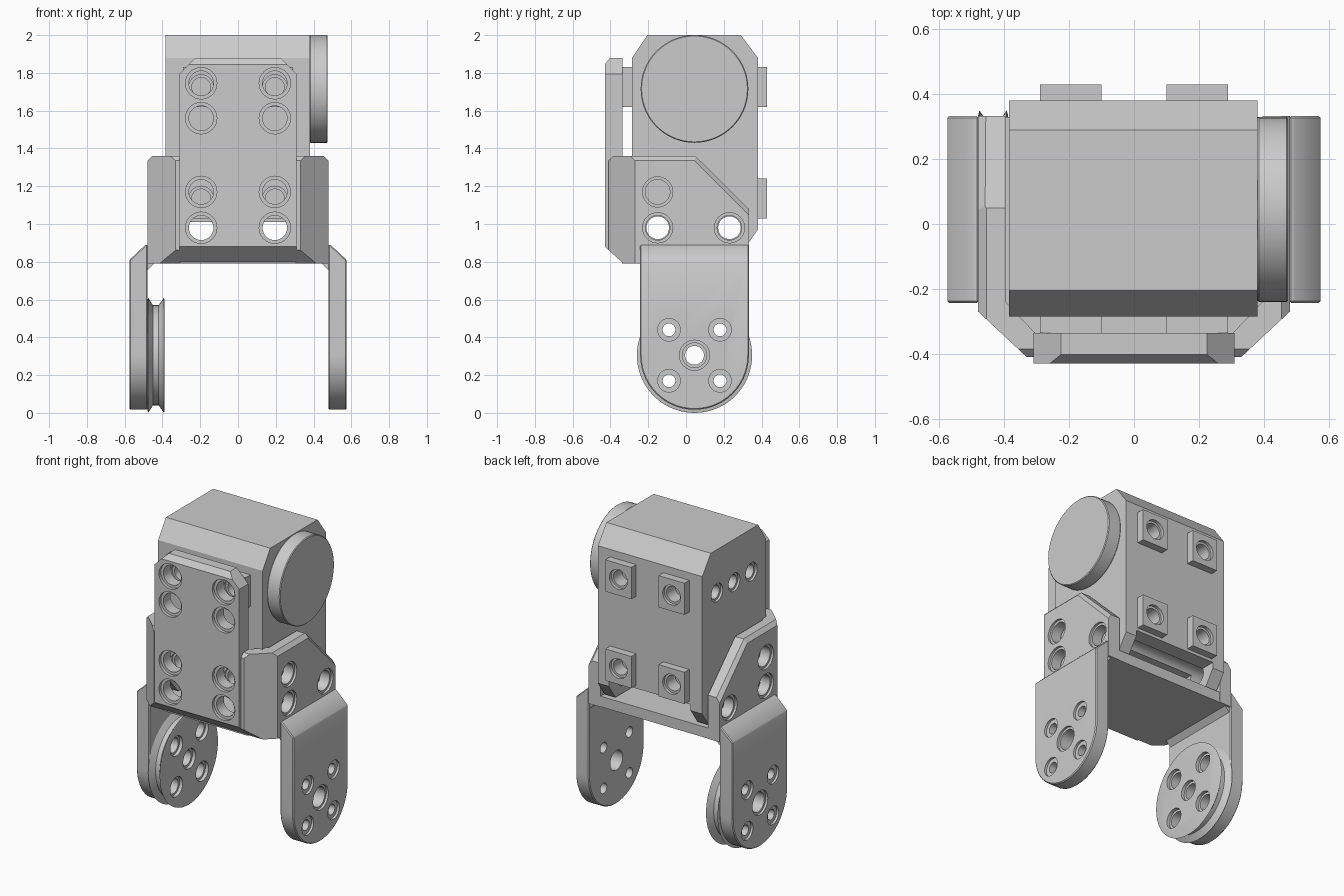
import bpy, bmesh, math
from mathutils import Vector

if "Cube" in bpy.data.objects:
    bpy.data.objects.remove(bpy.data.objects["Cube"])

CY, CZ, TOPZ = 0.045, 0.305, 1.715      # pivot axis y, lower pivot z, upper pivot z


def place(axis, a, b, h):
    return {'X': (h, a, b), 'Y': (a, h, b), 'Z': (a, b, h)}[axis]


def finish(name, bm, smooth=False):
    bmesh.ops.recalc_face_normals(bm, faces=bm.faces)
    me = bpy.data.meshes.new(name)
    bm.to_mesh(me)
    bm.free()
    ob = bpy.data.objects.new(name, me)
    bpy.context.collection.objects.link(ob)
    return ob


def smooth(ob):
    bpy.ops.object.select_all(action='DESELECT')
    ob.select_set(True)
    bpy.context.view_layer.objects.active = ob
    bpy.ops.object.shade_smooth_by_angle(angle=math.radians(25))


def apply(ob, mod):
    bpy.context.view_layer.objects.active = ob
    bpy.ops.object.modifier_apply(modifier=mod.name)


def prism(name, pts, axis, lo, hi, chops=(), bevel=0):
    """Extrude an outline along an axis; each chop (point, normal) trims a corner."""
    bm = bmesh.new()
    rings = [[bm.verts.new(place(axis, a, b, h)) for a, b in pts] for h in (lo, hi)]
    n = len(pts)
    for r in rings:
        bm.faces.new(r)
    for i in range(n):
        j = (i + 1) % n
        bm.faces.new((rings[0][i], rings[0][j], rings[1][j], rings[1][i]))
    for co, no in chops:
        res = bmesh.ops.bisect_plane(bm, geom=bm.verts[:] + bm.edges[:] + bm.faces[:],
                                     plane_co=co, plane_no=Vector(no), clear_outer=True)
        edges = [e for e in res['geom_cut'] if isinstance(e, bmesh.types.BMEdge)]
        if edges:
            bmesh.ops.holes_fill(bm, edges=edges)
    ob = finish(name, bm)
    if bevel:
        m = ob.modifiers.new('edge', 'BEVEL')
        m.width, m.segments, m.limit_method, m.angle_limit = bevel, 1, 'ANGLE', math.radians(35)
        apply(ob, m)
    return ob


def box(name, x, y, z, **kw):
    return prism(name, [(x[0], y[0]), (x[1], y[0]), (x[1], y[1]), (x[0], y[1])], 'Z', *z, **kw)


def lathe(name, centres, axis, prof, n=40):
    """Solid of revolution (radius, position along axis) repeated at every centre."""
    bm = bmesh.new()
    for ca, cb in centres:
        rings = [[bm.verts.new(place(axis, ca + r * math.cos(2 * math.pi * k / n),
                                     cb + r * math.sin(2 * math.pi * k / n), h))
                  for k in range(n)] for r, h in prof]
        bm.faces.new(rings[0])
        bm.faces.new(rings[-1])
        for p, q in zip(rings, rings[1:]):
            for k in range(n):
                bm.faces.new((p[k], p[(k + 1) % n], q[(k + 1) % n], q[k]))
    return finish(name, bm)


def subtract(ob, cutter):
    m = ob.modifiers.new('cut', 'BOOLEAN')
    m.operation, m.solver, m.object = 'DIFFERENCE', 'EXACT', cutter
    apply(ob, m)
    bpy.data.objects.remove(cutter)


def drill(ob, centres, axis, prof, n=32):
    subtract(ob, lathe('drill', centres, axis, prof, n))


# motor body: chamfered block with an open slot between its lower side lugs
body = prism('motor_body', [(-0.285, 0.97), (-0.285, 1.88), (-0.205, 2), (0.29, 2), (0.38, 1.88),
                            (0.38, 0.97), (0.31, 0.87), (-0.2, 0.87)], 'X', -0.385, 0.38)
subtract(body, box('slot', (-0.3, 0.3), (-0.6, 0.6), (0.5, 1.01)))
drill(body, [(CY + d, TOPZ) for d in (-0.18, 0, 0.18)], 'X', [(0.06, -0.5), (0.06, -0.37), (0.045, -0.37), (0.045, -0.32)])
drill(body, [(-0.15, 0.98), (0.23, 0.98)], 'X', [(0.06, -0.6), (0.06, 0.6)])

# square screw bosses on the front and back
for s, face in ((-1, -0.285), (1, 0.38)):
    centres = [(x, z) for x in (-0.195, 0.195) for z in (1.725, 1.135)]
    drill(body, centres, 'Y', [(0.05, face - s * 0.06), (0.05, face + s * 0.1)])
    for x, z in centres:
        end = face + s * 0.05
        boss = box('screw_boss', (x - 0.095, x + 0.095), sorted((face - s * 0.001, end)), (z - 0.105, z + 0.105))
        drill(boss, [(x, z)], 'Y', [(0.065, end + s * 0.05), (0.065, end - s * 0.02),
                                    (0.05, end - s * 0.02), (0.05, face - s * 0.1)])
        smooth(boss)
smooth(body)

# round cap on the upper pivot
cap = lathe('pivot_cap', [(CY, TOPZ)], 'X', [(0.278, 0.375), (0.285, 0.385), (0.285, 0.47), (0.28, 0.475)], 72)
smooth(cap)

# front plate of the bracket, with cut corners
low_front = ((0, -0.43, 0.88), (0, -0.09, -0.1))
front = box('front_plate', (-0.31, 0.31), (-0.43, -0.335), (0.79, 1.88),
            chops=[low_front, ((0.31, 0, 1.795), (1, 0, 1)), ((-0.31, 0, 1.795), (-1, 0, 1)),
                   ((0, -0.43, 1.845), (0, -1, 0.8))])
drill(front, [(x, z) for x in (-0.195, 0.195) for z in (1.745, 1.56, 1.17, 0.98)], 'Y',
      [(0.083, -0.5), (0.083, -0.41), (0.065, -0.41), (0.065, -0.2)])
smooth(front)

# floor of the bracket
box('bracket_floor', (-0.4, 0.4), (-0.34, 0.33), (0.79, 0.86),
    chops=[((0.31, -0.335, 0), (1, -1, 0)), ((-0.31, -0.335, 0), (-1, -1, 0))])

# rounded arm outline
arc = [(CY + 0.288 * math.cos(t), CZ + 0.288 * math.sin(t))
       for t in (math.pi + math.pi * k / 28 for k in range(29))]
arm_outline = arc + [(0.333, 0.89), (-0.243, 0.89)]
bolts = [(CY + a, CZ + b) for a in (-0.135, 0.135) for b in (-0.135, 0.135)]

for s, side in ((-1, 'left'), (1, 'right')):
    # slanted corner joining the front plate to the side plate
    prism(side + '_corner_panel', [(s * 0.305, -0.41), (s * 0.33, -0.41), (s * 0.48, -0.27), (s * 0.48, -0.24),
                                   (s * 0.395, -0.24), (s * 0.305, -0.335)], 'Z', 0.79, 1.36,
          chops=[low_front, ((0, -0.41, 1.335), (0, -1, 1)), ((s * 0.48, 0, 1.335), (s, 0, 1))])
    # side plate with a slanted back edge
    plate = prism(side + '_side_plate', [(-0.25, 0.79), (-0.25, 1.36), (0.05, 1.36), (0.333, 1.08), (0.333, 0.79)],
                  'X', s * 0.395, s * 0.48,
                  chops=[((s * 0.48, 0, 1.335), (s, 0, 1)), ((s * 0.48, 0.19, 1.19), (s * 1.4, 1, 1))])
    drill(plate, [(-0.15, 1.17), (-0.15, 0.98), (0.23, 0.98)], 'X',
          [(0.08, s * 0.6), (0.08, s * 0.465), (0.065, s * 0.465), (0.065, s * 0.3)])
    smooth(plate)
    # hanging arm with sloped shoulder
    arm = prism(side + '_arm', arm_outline, 'X', s * 0.478, s * 0.575,
                chops=[((s * 0.575, 0, 0.81), (s * 0.8, 0, 0.85))], bevel=0.018)
    drill(arm, bolts, 'X', [(0.06, s * 0.7), (0.06, s * 0.56), (0.034, s * 0.56), (0.034, s * 0.3)])
    drill(arm, [(CY, CZ)], 'X', [(0.08, s * 0.7), (0.08, s * 0.56), (0.065, s * 0.56), (0.065, s * 0.3)])
    smooth(arm)
    # inner gusset under the shoulder
    prism(side + '_gusset', [(s * 0.44, 0.795), (s * 0.49, 0.795), (s * 0.49, 0.745)], 'Y', -0.23, 0.32)

# grooved wheel on the left arm
wheel = lathe('grooved_wheel', [(CY, CZ)], 'X',
              [(0.29, -0.48), (0.305, -0.476), (0.265, -0.45), (0.265, -0.42), (0.305, -0.392), (0.29, -0.388)], 72)
drill(wheel, bolts + [(CY, CZ)], 'X', [(0.065, -0.3), (0.065, -0.41), (0.05, -0.41), (0.05, -0.6)])
smooth(wheel)
